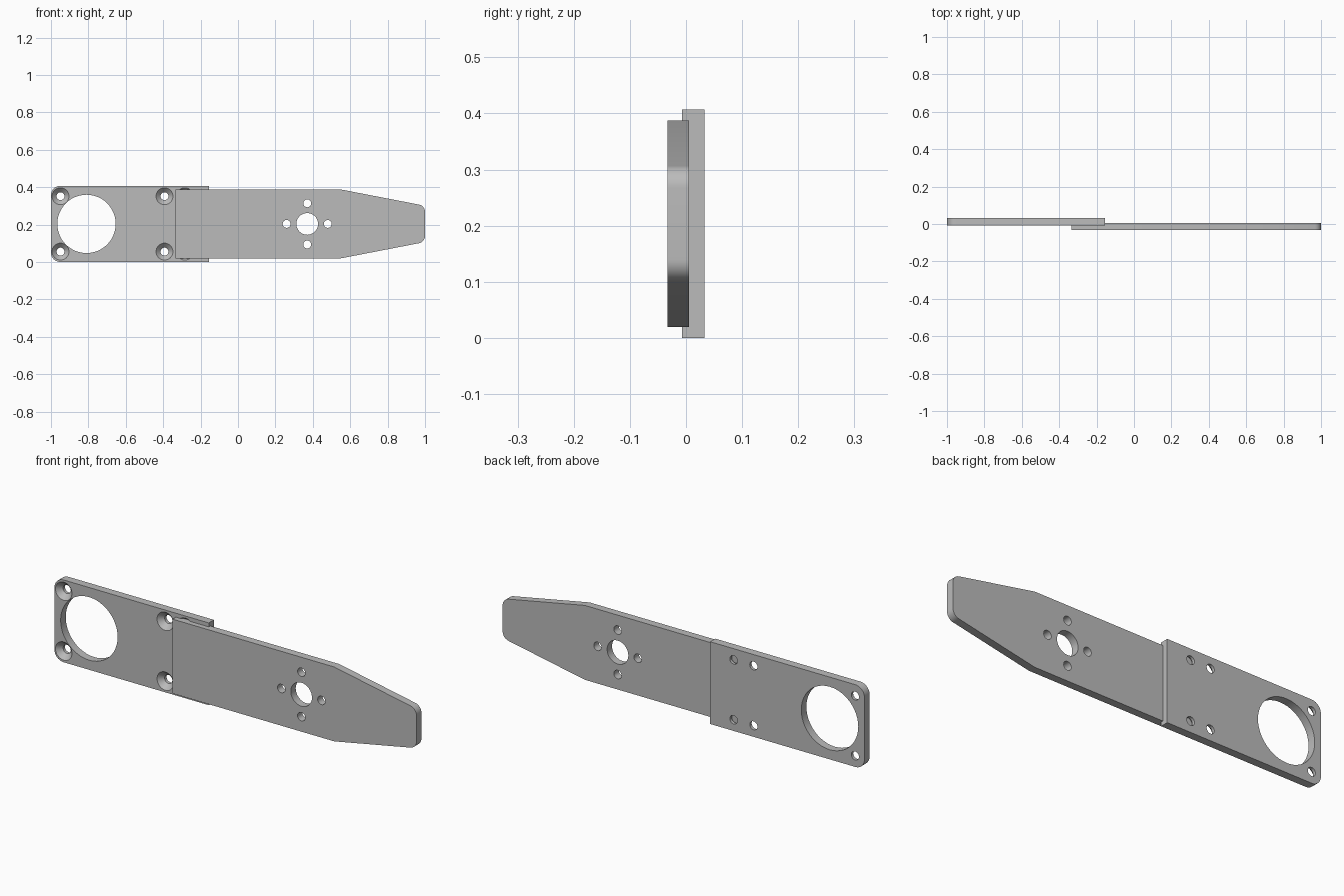
import bpy, bmesh, math
from mathutils import Vector

cube = bpy.data.objects.get("Cube")
if cube:
    bpy.data.objects.remove(cube, do_unlink=True)

MID = 0.2035  # height of the long centre line

grey = bpy.data.materials.new("plain grey")
grey.use_nodes = True
GREY = (0.5, 0.5, 0.5, 1)
grey.diffuse_color = GREY
grey.node_tree.nodes["Principled BSDF"].inputs["Base Color"].default_value = GREY


def rounded(corners, steps=10):
    """Outline from (x, z, radius) corners, with filleted ones turned into arcs."""
    out = []
    for i, (x, z, r) in enumerate(corners):
        p = Vector((x, z))
        if r == 0:
            out.append(p)
            continue
        a = (Vector(corners[i - 1][:2]) - p).normalized()
        b = (Vector(corners[(i + 1) % len(corners)][:2]) - p).normalized()
        half = a.angle(b) / 2
        centre = p + (a + b).normalized() * r / math.sin(half)
        start = p + a * r / math.tan(half) - centre
        end = p + b * r / math.tan(half) - centre
        turn = math.pi - 2 * half
        for k in range(steps + 1):
            t = k / steps
            out.append(centre + (start * math.sin((1 - t) * turn)
                                 + end * math.sin(t * turn)) / math.sin(turn))
    return out


def make_object(name, bm):
    bmesh.ops.recalc_face_normals(bm, faces=bm.faces)
    mesh = bpy.data.meshes.new(name)
    bm.to_mesh(mesh)
    bm.free()
    mesh.materials.append(grey)
    obj = bpy.data.objects.new(name, mesh)
    bpy.context.collection.objects.link(obj)
    return obj


def add_bore(bm, x, z, profile, sides=48):
    """Closed round cutter along y from (y, radius) pairs."""
    rings = []
    for y, r in profile:
        rings.append([bm.verts.new((x + r * math.cos(k * math.tau / sides), y,
                                    z + r * math.sin(k * math.tau / sides)))
                      for k in range(sides)])
    bm.faces.new(rings[0])
    bm.faces.new(rings[-1])
    for low, high in zip(rings, rings[1:]):
        for k in range(sides):
            n = (k + 1) % sides
            bm.faces.new((low[k], low[n], high[n], high[k]))


def plate(name, corners, front, back, bores):
    """Extruded outline with bores cut through it."""
    bm = bmesh.new()
    face = bm.faces.new([bm.verts.new((p.x, front, p.y)) for p in rounded(corners)])
    new = bmesh.ops.extrude_face_region(bm, geom=[face])["geom"]
    bmesh.ops.translate(bm, vec=(0, back - front, 0),
                        verts=[v for v in new if isinstance(v, bmesh.types.BMVert)])
    obj = make_object(name, bm)

    bm = bmesh.new()
    for x, z, profile in bores:
        add_bore(bm, x, z, profile)
    cutter = make_object(name + "_cutter", bm)
    cutter.hide_render = True

    cut = obj.modifiers.new("bores", "BOOLEAN")
    cut.operation, cut.solver, cut.object = "DIFFERENCE", "EXACT", cutter
    bpy.ops.object.select_all(action="DESELECT")
    bpy.context.view_layer.objects.active = obj
    obj.select_set(True)
    bpy.ops.object.modifier_apply(modifier=cut.name)
    bpy.data.objects.remove(cutter, do_unlink=True)
    bpy.ops.object.shade_smooth_by_angle(angle=math.radians(25))
    return obj


# Mounting plate: rounded outer end, large opening, six countersunk screw holes
F, B = -0.007, 0.033
straight = lambda r: [(-0.1, r), (0.1, r)]
countersink = [(F - 0.005, 0.05), (F + 0.025, 0.021), (B + 0.01, 0.021)]
bores = [(-0.81, MID, straight(0.156))]
for x in (-0.949, -0.393, -0.284):
    for side in (-1, 1):
        bores.append((x, MID + side * 0.148, countersink))
plate("mounting_plate",
      [(-1, 0, 0.05), (-0.155, 0, 0), (-0.155, 2 * MID, 0), (-1, 2 * MID, 0.05)],
      F, B, bores)

# Arm plate: tapered tip, centre hole ringed by four small holes
bores = [(0.37, MID, straight(0.058))]
for dx, dz in ((1, 0), (-1, 0), (0, 1), (0, -1)):
    bores.append((0.37 + dx * 0.11, MID + dz * 0.11, straight(0.021)))
W, T = 0.184, 0.097
plate("arm_plate",
      [(-0.335, MID - W, 0), (0.55, MID - W, 0), (1, MID - T, 0.04),
       (1, MID + T, 0.04), (0.55, MID + W, 0), (-0.335, MID + W, 0)],
      -0.033, 0.0055, bores)
